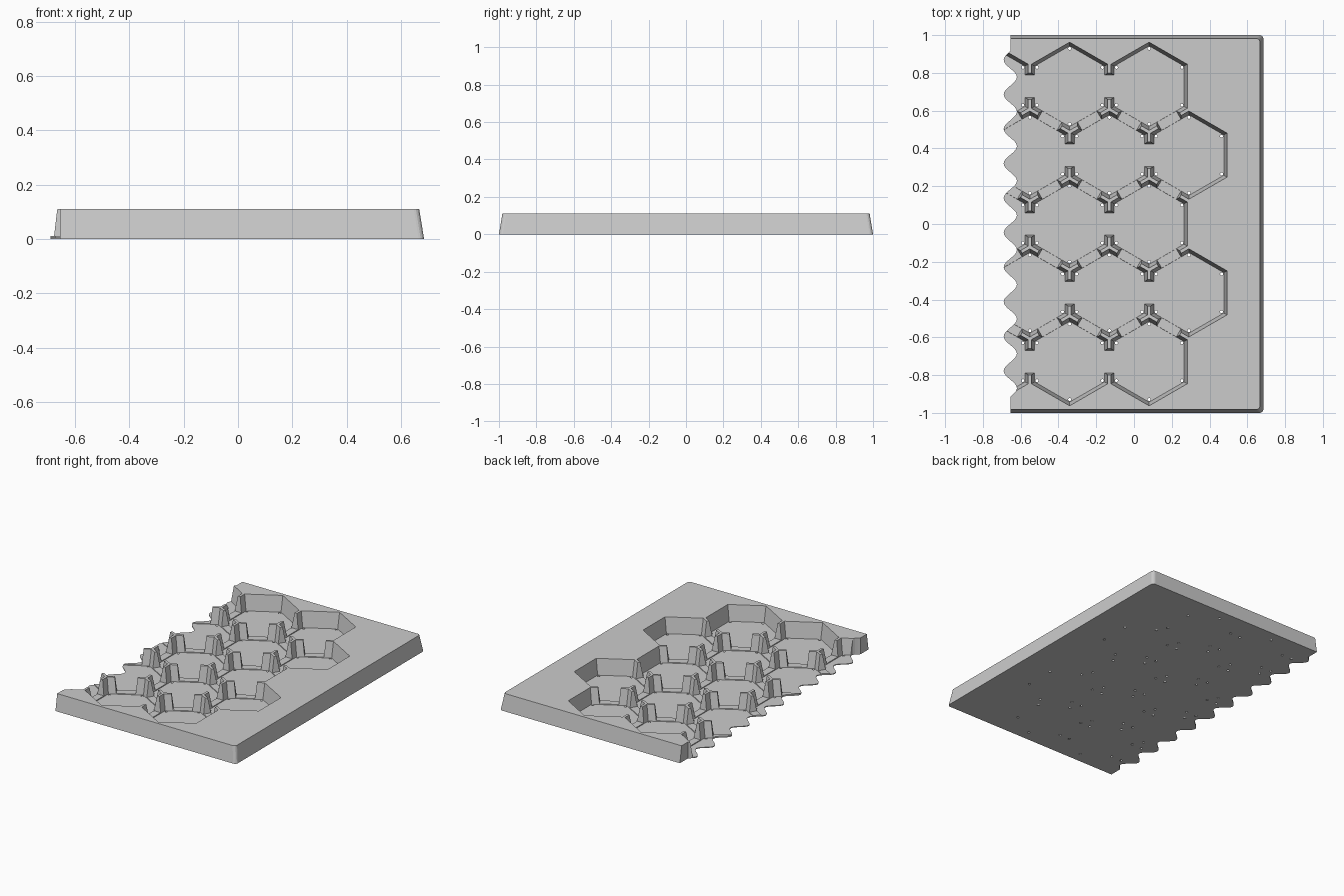
import bpy
import bmesh
import math
from mathutils import Matrix, Vector

old = bpy.data.objects.get("Cube")
if old:
    bpy.data.objects.remove(old, do_unlink=True)

HEIGHT, FLOOR, RIDGE = 0.11, 0.005, 0.01
PITCH = 0.421                    # distance between neighbouring pockets
SIDE = PITCH / math.sqrt(3)      # cell side, also its corner radius
TOP = HEIGHT + 0.005             # cutters reach just above the tray

grey = bpy.data.materials.new("light grey")
grey.use_nodes = True
colour = (0.6, 0.6, 0.6, 1)
grey.diffuse_color = colour
grey.node_tree.nodes["Principled BSDF"].inputs["Base Color"].default_value = colour


def loft(bm, lower, upper, z0, z1):
    """Closed solid between two outlines with equal point counts."""
    a = [bm.verts.new((x, y, z0)) for x, y in lower]
    b = [bm.verts.new((x, y, z1)) for x, y in upper]
    bm.faces.new(a[::-1])
    bm.faces.new(b)
    for i in range(len(a)):
        j = (i + 1) % len(a)
        bm.faces.new((a[i], a[j], b[j], b[i]))


def make_object(name, bm):
    bmesh.ops.recalc_face_normals(bm, faces=bm.faces)
    mesh = bpy.data.meshes.new(name)
    bm.to_mesh(mesh)
    bm.free()
    obj = bpy.data.objects.new(name, mesh)
    bpy.context.scene.collection.objects.link(obj)
    mesh.materials.append(grey)
    return obj


def ring(cx, cy, r, n):
    """Regular polygon with a corner pointing to +y."""
    angles = [math.tau * i / n + math.pi / 2 for i in range(n)]
    return [(cx + r * math.cos(t), cy + r * math.sin(t)) for t in angles]


def tray_outline(inset):
    """Straight on three sides, wavy on the joining side."""
    pts = [(-0.655, -1 + inset)]
    r = 0.02
    for sign, start in ((-1, -90), (1, 0)):
        for k in range(5):
            t = math.radians(start + 22.5 * k)
            pts.append((0.685 - r - inset + r * math.cos(t),
                        sign * (1 - r - inset) + r * math.sin(t)))
    pts.append((-0.655, 1 - inset))
    waves, steps, reach = 10, 16, 0.915
    for i in range(waves * steps, -1, -1):
        phase = math.tau * i / steps
        y = -reach + 2 * reach * i / (waves * steps)
        pts.append((-0.655 + 0.035 * math.sin(phase), y))
    return pts


# Tray block with sloping outer sides
bm = bmesh.new()
loft(bm, tray_outline(0), tray_outline(0.018), 0, HEIGHT)
tray = make_object("hex_tray", bm)

# Staggered pocket centres
centres = []
for row in range(-2, 3):
    right = 0.08 + (PITCH / 2 if row % 2 else 0)
    centres += [Vector((right - PITCH * k, row * 1.5 * SIDE)) for k in range(3)]

# Tapered hexagonal pockets
bm = bmesh.new()
low, high = 0.185, 0.202
slope = (high - low) / (HEIGHT - FLOOR)
for c in centres:
    wide = low + slope * (TOP - FLOOR)
    loft(bm, ring(c.x, c.y, low / math.cos(math.pi / 6), 6),
         ring(c.x, c.y, wide / math.cos(math.pi / 6), 6), FLOOR, TOP)
pockets = make_object("pocket_cutter", bm)

# Notches in the shared walls, leaving three-armed posts and low ridges
bm = bmesh.new()
for i, a in enumerate(centres):
    for b in centres[i + 1:]:
        gap = b - a
        if gap.length > PITCH * 1.1:
            continue
        mid, across = (a + b) / 2, gap.normalized()
        along = Vector((-across.y, across.x))

        def box(half):
            corners = ((-1, -1), (1, -1), (1, 1), (-1, 1))
            return [tuple(mid + across * 0.035 * u + along * half * v)
                    for u, v in corners]
        loft(bm, box(0.059), box(0.07), RIDGE, TOP)
notches = make_object("notch_cutter", bm)

# Small drain holes in every pocket corner
bm = bmesh.new()
for c in centres:
    for x, y in ring(c.x, c.y, 0.2, 6):
        if x > -0.65:
            circle = ring(x, y, 0.008, 12)
            loft(bm, circle, circle, -0.01, 0.03)
holes = make_object("hole_cutter", bm)

# Carve the tray, then drop the cutters
cutters = (pockets, notches, holes)
for cutter in cutters:
    cutter.hide_render = True
    mod = tray.modifiers.new(cutter.name, "BOOLEAN")
    mod.operation = "DIFFERENCE"
    mod.solver = "EXACT"
    mod.object = cutter
bpy.context.view_layer.update()
graph = bpy.context.evaluated_depsgraph_get()
carved = bpy.data.meshes.new_from_object(tray.evaluated_get(graph))
tray.modifiers.clear()
tray.data = carved
for cutter in cutters:
    bpy.data.objects.remove(cutter, do_unlink=True)
carved.materials.clear()
carved.materials.append(grey)
for face in carved.polygons:
    face.material_index = 0
    face.use_smooth = False
